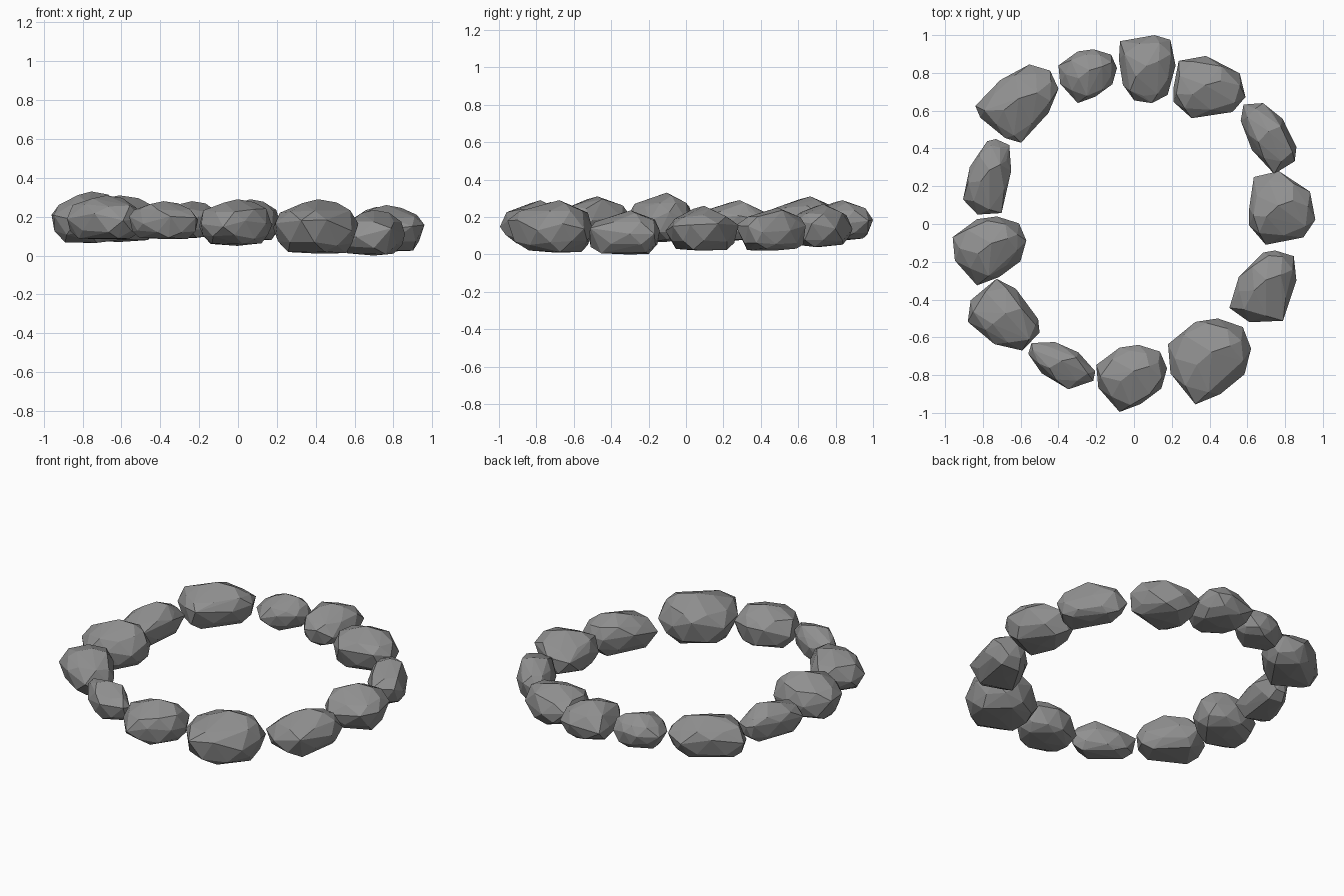
import bpy, bmesh, random
from mathutils import Vector

if "Cube" in bpy.data.objects:
    bpy.data.objects.remove(bpy.data.objects["Cube"])

random.seed(4)

# Dark stone grey
stone_mat = bpy.data.materials.new("dark_stone")
stone_mat.diffuse_color = (.28, .28, .28, 1)
stone_mat.use_nodes = True
stone_mat.node_tree.nodes["Principled BSDF"].inputs["Base Color"].default_value = stone_mat.diffuse_color

# Plan outlines of the basic stone shapes (x right, y down, within a unit square)
fan = [(0, .3), (.33, .04), (.6, 0), (.9, .1), (1, .35), (.92, .65), (.63, .88), (.33, 1), (.03, .64)]
wedge = [(0, .53), (.3, .2), (.65, 0), (.9, .08), (1, .31), (.88, .62), (.55, 1), (.36, .94), (.06, .68)]
sliver = [(0, .25), (.05, .02), (.4, 0), (.75, .22), (1, .62), (.97, .82), (.6, 1), (.2, .66)]
block = [(0, .5), (.07, .08), (.45, 0), (.92, .28), (1, .66), (.82, .9), (.25, 1), (0, .74)]
chip = [(0, .6), (.04, .3), (.4, 0), (.67, .14), (.98, .56), (1, .75), (.76, 1), (.37, .91)]
lean = [(0, .8), (.14, .37), (.5, .03), (.68, 0), (.96, .08), (1, .42), (.8, .98), (.3, 1)]
tall = [(0, .36), (.02, .09), (.63, 0), (.91, .07), (1, .45), (.86, .88), (.58, 1), (.27, .96), (.07, .73)]

# Shape, x range, y range, z range of every stone, clockwise from the back left
stones = [
    (wedge, -.84, -.40, .43, .845, .07, .31),
    (fan, -.40, -.09, .64, .925, .09, .28),
    (tall, -.08, .22, .64, 1.0, .075, .29),
    (block, .21, .59, .56, .89, .04, .27),
    (sliver, .565, .86, .265, .64, .02, .25),
    (block, .61, .96, -.11, .28, .02, .26),
    (lean, .505, .86, -.52, -.14, .0, .235),
    (fan, .18, .62, -.955, -.50, .01, .29),
    (fan, -.20, .175, -.995, -.64, .05, .29),
    (sliver, -.56, -.205, -.875, -.625, .085, .28),
    (chip, -.88, -.50, -.67, -.29, .085, .31),
    (fan, -.96, -.57, -.325, .04, .065, .33),
    (lean, -.905, -.65, .05, .45, .075, .29),
]


def rock(name, outline, x0, x1, y0, y1, z0, z1):
    n = len(outline)
    cu = sum(p[0] for p in outline) / n
    cv = sum(p[1] for p in outline) / n

    def place(u, v, s, h):
        # point scaled by s about the stone's middle, at height fraction h
        u, v = cu + (u - cu) * s, cv + (v - cv) * s
        return Vector((x0 + u * (x1 - x0), y1 - v * (y1 - y0), z0 + h * (z1 - z0)))

    pts = []
    for i, (u, v) in enumerate(outline):
        u2, v2 = outline[(i + 1) % n]
        mu, mv = (u + u2) / 2, (v + v2) / 2
        # girdle at full width
        pts.append(place(u, v, 1, random.uniform(.4, .62)))
        # upper shoulder and lower edge, staggered between girdle points
        pts.append(place(mu, mv, random.uniform(.8, .93), random.uniform(.7, .8)))
        pts.append(place(mu, mv, random.uniform(.9, .98), random.uniform(.14, .24)))
        # flat underside
        if i % 2 == 0:
            pts.append(place(u, v, .7, random.uniform(0, .06)))
    # crown ridge
    pts += [place(cu, cv - .05, 1, 1), place(cu + .22, cv - .12, 1, .94),
            place(cu - .18, cv + .1, 1, .93), place(cu, cv, 1, 0)]

    bm = bmesh.new()
    for p in pts:
        bm.verts.new(p)
    bmesh.ops.convex_hull(bm, input=bm.verts)
    loose = [v for v in bm.verts if not v.link_faces]
    bmesh.ops.delete(bm, geom=loose, context='VERTS')
    bmesh.ops.recalc_face_normals(bm, faces=bm.faces)
    mesh = bpy.data.meshes.new(name)
    bm.to_mesh(mesh)
    bm.free()
    mesh.materials.append(stone_mat)
    bpy.context.collection.objects.link(bpy.data.objects.new(name, mesh))


# Ring of stones
for i, spec in enumerate(stones):
    rock(f"ring_stone_{i + 1}", *spec)
